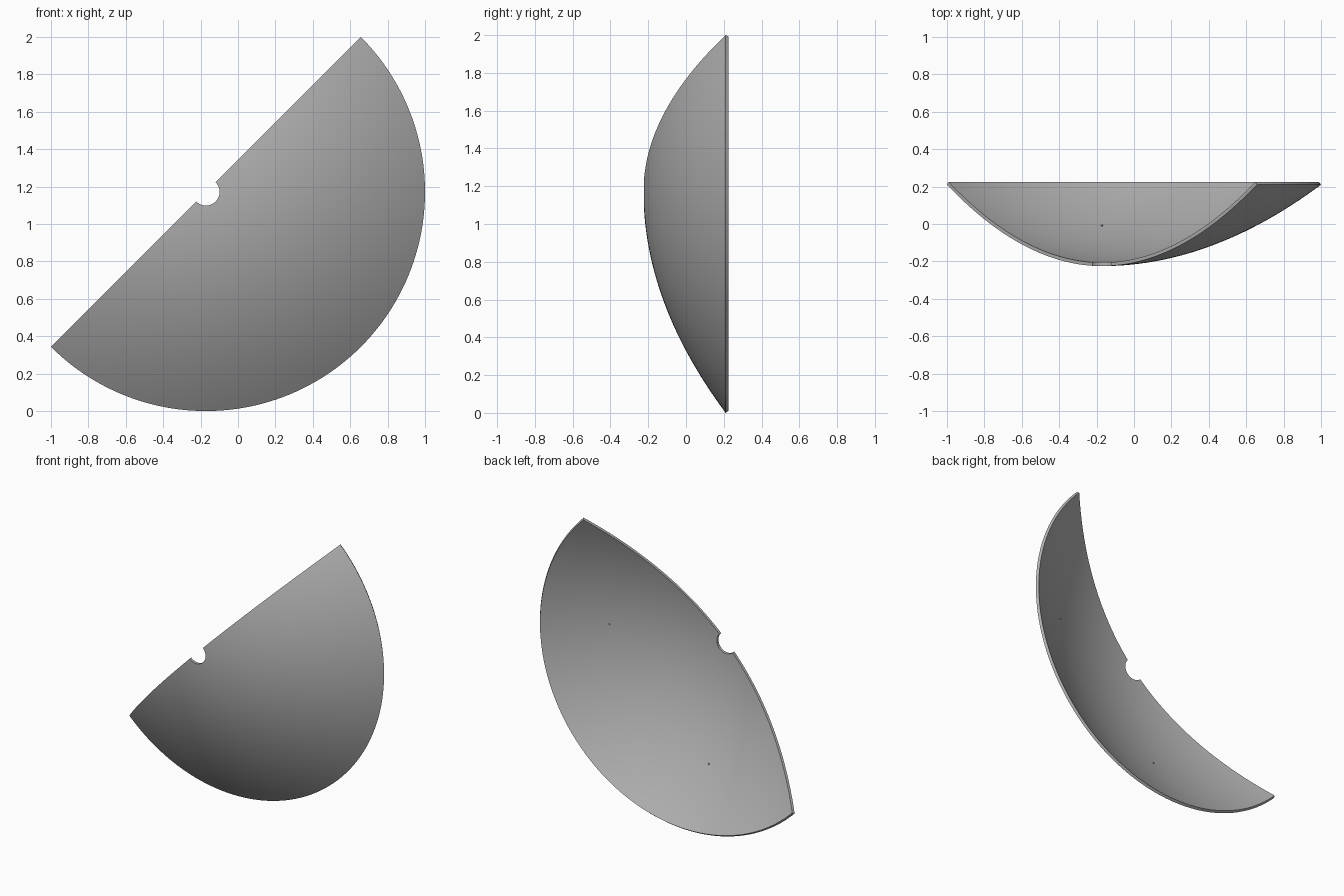
import bpy, bmesh
from math import pi, radians, sqrt, cos, sin
from mathutils import Matrix, Vector

cube = bpy.data.objects.get("Cube")
if cube:
    bpy.data.objects.remove(cube)

R = 2 / (1 + sqrt(0.5))          # dish radius, half disc fits a 2 x 2 square
CENTRE = Vector((1 - R, 0, R))
HOLE = 0.073                     # radius of the centre notch
THICK = 0.019
BACK, RIM = -0.225, 0.21         # depth of the vertex and of the outer rim
CURVE = (RIM - BACK) / R ** 2
RINGS, SEGMENTS = 40, 96

grey = bpy.data.materials.new("grey metal")
grey.use_nodes = True
colour = (0.45, 0.45, 0.45, 1)
grey.diffuse_color = colour
grey.node_tree.nodes["Principled BSDF"].inputs["Base Color"].default_value = colour


def outer(r):
    return Vector((r, BACK + CURVE * r * r))


def inner(r):
    normal = Vector((-2 * CURVE * r, 1)).normalized()
    return outer(r) + normal * THICK


def finish(bm, name):
    bmesh.ops.recalc_face_normals(bm, faces=bm.faces)
    mesh = bpy.data.meshes.new(name)
    bm.to_mesh(mesh)
    bm.free()
    obj = bpy.data.objects.new(name, mesh)
    bpy.context.collection.objects.link(obj)
    mesh.materials.append(grey)
    bpy.ops.object.select_all(action='DESELECT')
    obj.select_set(True)
    bpy.context.view_layer.objects.active = obj
    bpy.ops.object.shade_smooth_by_angle(angle=radians(30))
    return obj


# Half dish: thick parabolic section swept through half a turn
radii = [HOLE + (R - HOLE) * i / RINGS for i in range(RINGS + 1)]
front = [outer(r) for r in radii]
back = [inner(r) for r in radii]
back[0].x = HOLE                 # straight wall around the notch
bm = bmesh.new()
rows = []
for s in range(SEGMENTS + 1):
    a = radians(-135) + pi * s / SEGMENTS
    rows.append([bm.verts.new(CENTRE + Vector((p.x * cos(a), p.y, p.x * sin(a))))
                 for p in front + back[::-1]])
count = len(rows[0])
for row, following in zip(rows, rows[1:]):
    for i in range(count):
        j = (i + 1) % count
        bm.faces.new((row[i], row[j], following[j], following[i]))
for row in (rows[0], rows[-1]):  # straight cut edges
    for i in range(RINGS):
        bm.faces.new((row[i], row[i + 1], row[count - 2 - i], row[count - 1 - i]))
finish(bm, "half_dish")

# Two tiny studs on the hollow side
for name, a in (("lower_stud", -pi / 2), ("left_stud", 0)):
    p = inner(0.79)
    bm = bmesh.new()
    bmesh.ops.create_cone(bm, cap_ends=True, segments=12, radius1=0.005,
                          radius2=0.005, depth=0.012)
    place = CENTRE + Vector((p.x * cos(a), p.y, p.x * sin(a)))
    bmesh.ops.transform(bm, verts=bm.verts,
                        matrix=Matrix.Translation(place) @ Matrix.Rotation(pi / 2, 4, 'X'))
    finish(bm, name)
